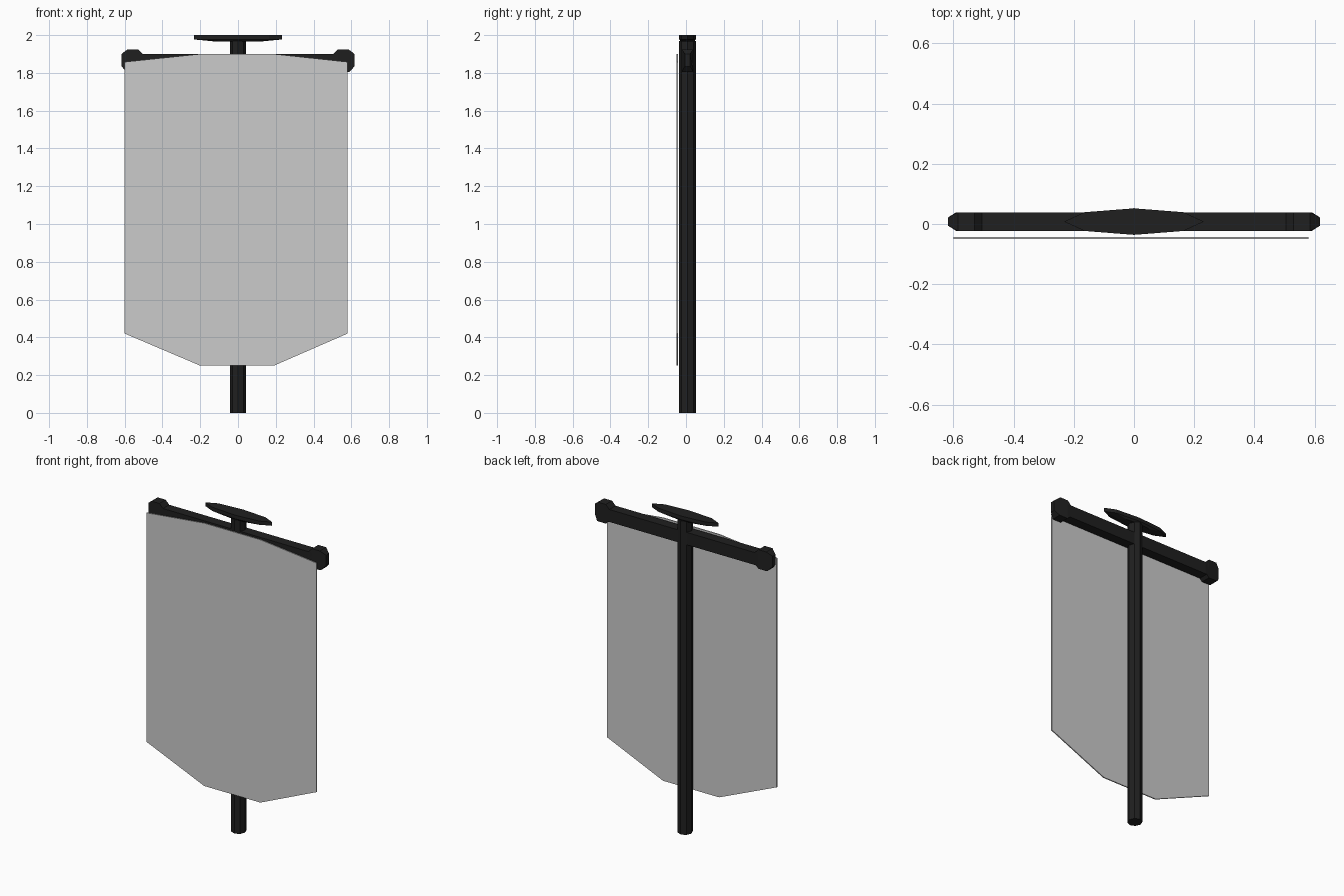
import bpy, bmesh, math

if "Cube" in bpy.data.objects:
    bpy.data.objects.remove(bpy.data.objects["Cube"])

YC = 0.008  # depth centre of the frame


def material(name, value):
    m = bpy.data.materials.new(name)
    m.diffuse_color = (value, value, value, 1)
    m.use_nodes = True
    m.node_tree.nodes["Principled BSDF"].inputs["Base Color"].default_value = m.diffuse_color
    return m


black = material("black_metal", 0.014)
grey = material("pale_grey_cloth", 0.6)


def loft(name, rings, mat):
    """Closed solid skinned through rings of equal point count."""
    bm = bmesh.new()
    vs = [[bm.verts.new(p) for p in ring] for ring in rings]
    n = len(vs[0])
    for a, b in zip(vs, vs[1:]):
        for i in range(n):
            j = (i + 1) % n
            bm.faces.new((a[i], a[j], b[j], b[i]))
    bm.faces.new(vs[0])
    bm.faces.new(vs[-1])
    bmesh.ops.recalc_face_normals(bm, faces=bm.faces)
    me = bpy.data.meshes.new(name)
    bm.to_mesh(me)
    bm.free()
    me.materials.append(mat)
    ob = bpy.data.objects.new(name, me)
    bpy.context.collection.objects.link(ob)
    return ob


def octagon(rx, ry, z):
    return [(rx * math.cos(i * math.pi / 4), YC + ry * math.sin(i * math.pi / 4), z)
            for i in range(8)]


def slab(points, y):
    return [(x, y, z) for x, z in points]


# Upright pole
loft("pole", [octagon(0.043, 0.045, 0), octagon(0.043, 0.045, 1.97)], black)

# Flat oval plate on top of the pole
loft("top_plate", [octagon(0.12, 0.036, 1.966), octagon(0.232, 0.044, 1.977),
                   octagon(0.232, 0.044, 2.0)], black)

# Crossbar
bar = [(-0.53, 1.822), (0.53, 1.822), (0.53, 1.9), (-0.53, 1.9)]
loft("crossbar", [slab(bar, YC - 0.031), slab(bar, YC + 0.031)], black)

# Faceted end caps, chamfered towards the tip
cap = [(0.505, 1.9), (0.53, 1.925), (0.585, 1.925), (0.617, 1.9),
       (0.617, 1.835), (0.59, 1.805), (0.53, 1.805), (0.505, 1.83)]
for side, s in (("left", -1), ("right", 1)):
    rings = [[(s * x, YC + d * (0.014 if x > 0.61 else 0.031), z) for x, z in cap]
             for d in (-1, 1)]
    loft("end_cap_" + side, rings, black)

# Hanging cloth
cloth = [(-0.6, 0.42), (-0.2, 0.25), (0.19, 0.25), (0.58, 0.42),
         (0.58, 1.858), (0.19, 1.9), (-0.2, 1.9), (-0.6, 1.858)]
loft("banner", [slab(cloth, -0.05), slab(cloth, -0.043)], grey)
